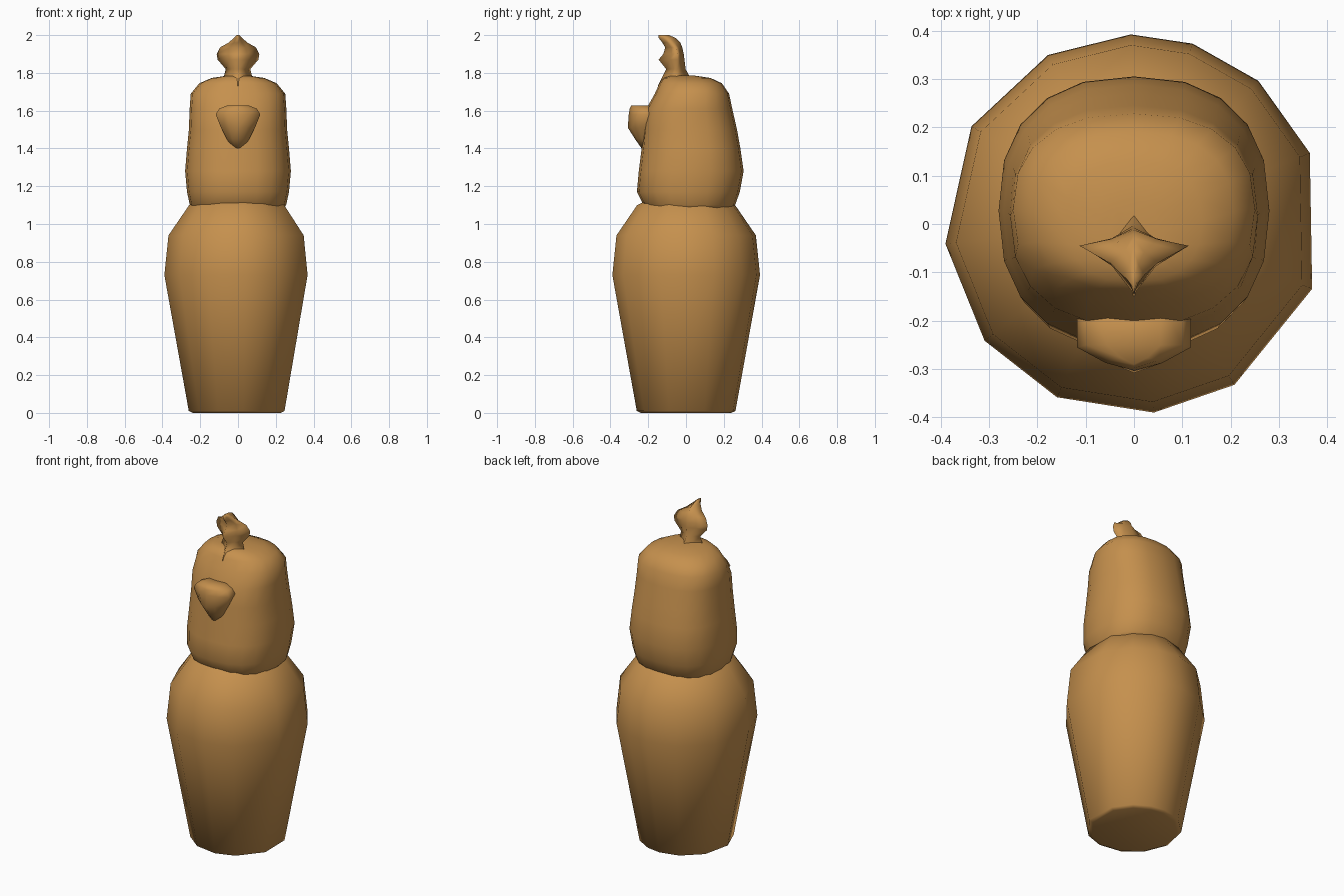
import bpy, bmesh
from math import sin, cos, radians, pi, copysign

cube = bpy.data.objects.get("Cube")
if cube:
    bpy.data.objects.remove(cube, do_unlink=True)

clay = bpy.data.materials.new("ochre clay")
clay.use_nodes = True
colour = (0.56, 0.28, 0.075, 1)
clay.diffuse_color = colour
bsdf = next(n for n in clay.node_tree.nodes if n.type == 'BSDF_PRINCIPLED')
bsdf.inputs["Base Color"].default_value = colour
bsdf.inputs["Roughness"].default_value = 0.8


def loft(name, rings):
    """Skin a stack of equal-length rings, cap both ends, shade smooth."""
    bm = bmesh.new()
    loops = [[bm.verts.new(p) for p in ring] for ring in rings]
    count = len(loops[0])
    for low, high in zip(loops, loops[1:]):
        for i in range(count):
            j = (i + 1) % count
            bm.faces.new((low[i], low[j], high[j], high[i]))
    bm.faces.new(loops[0][::-1])
    bm.faces.new(loops[-1])
    bmesh.ops.recalc_face_normals(bm, faces=bm.faces)
    for face in bm.faces:
        face.smooth = True
    mesh = bpy.data.meshes.new(name)
    bm.to_mesh(mesh)
    bm.free()
    mesh.materials.append(clay)
    obj = bpy.data.objects.new(name, mesh)
    bpy.context.collection.objects.link(obj)
    return obj


def rounded_ring(z, half_width, front, back, power=2.4, count=20):
    """Horizontal superellipse between the front and back depths."""
    ring = []
    for i in range(count):
        a = 2 * pi * i / count
        c, s = (copysign(abs(v) ** (2 / power), v) for v in (cos(a), sin(a)))
        ring.append((half_width * c, (front + back) / 2 + s * (back - front) / 2, z))
    return ring


# Jar body: hand-thrown look with uneven sides
angles = [-20, 22, 49, 72, 91, 117, 149, 186, 218, 246, 276, 302]
profile = [(0, 0.24), (0.01, 0.262), (0.73, 0.392), (0.94, 0.37),
           (1.1, 0.26), (1.13, 0.2)]
loft("jar_body", [[(r * cos(radians(a)), r * sin(radians(a)), z) for a in angles]
                  for z, r in profile])

# Head with headdress: height, half width, front, back
head = [(1.07, 0.235, -0.2, 0.23), (1.1, 0.255, -0.225, 0.26),
        (1.17, 0.27, -0.26, 0.285), (1.28, 0.28, -0.25, 0.305),
        (1.4, 0.27, -0.235, 0.288), (1.5, 0.26, -0.225, 0.27),
        (1.61, 0.256, -0.21, 0.245), (1.69, 0.25, -0.165, 0.228),
        (1.745, 0.205, -0.14, 0.19), (1.773, 0.14, -0.12, 0.13),
        (1.785, 0.06, -0.08, 0.05)]
loft("head", [rounded_ring(*row) for row in head])

# Muzzle tapering down to the chin: height, half width, front, side depth
muzzle = [(1.4, 0.025, -0.235, -0.22), (1.45, 0.06, -0.27, -0.23),
          (1.51, 0.09, -0.308, -0.25), (1.58, 0.118, -0.303, -0.255),
          (1.61, 0.1, -0.298, -0.25), (1.628, 0.055, -0.29, -0.25)]
loft("muzzle", [[(-w, -0.15, z), (-w, side, z), (-w / 2, (front * 2 + side) / 3, z),
                 (0, front, z), (w / 2, (front * 2 + side) / 3, z),
                 (w, side, z), (w, -0.15, z)]
                for z, w, front, side in muzzle])

# Flared crest: height, half width, front, middle, back
crest = [(1.73, 0.09, -0.15, -0.06, 0.03), (1.78, 0.075, -0.125, -0.05, 0.02),
         (1.82, 0.065, -0.105, -0.045, -0.002), (1.87, 0.108, -0.145, -0.045, -0.008),
         (1.9, 0.113, -0.12, -0.045, -0.012), (1.935, 0.095, -0.11, -0.055, -0.02),
         (1.96, 0.05, -0.125, -0.08, -0.03), (1.985, 0.022, -0.145, -0.105, -0.055),
         (2.0, 0.006, -0.145, -0.12, -0.09)]
pinch = 0.42
rings = []
for z, w, front, mid, back in crest:
    fy, by = mid + (front - mid) * pinch, mid + (back - mid) * pinch
    px = w * pinch
    rings.append([(w, mid, z), (px, by, z), (0, back, z), (-px, by, z),
                  (-w, mid, z), (-px, fy, z), (0, front, z), (px, fy, z)])
loft("crest", rings)
